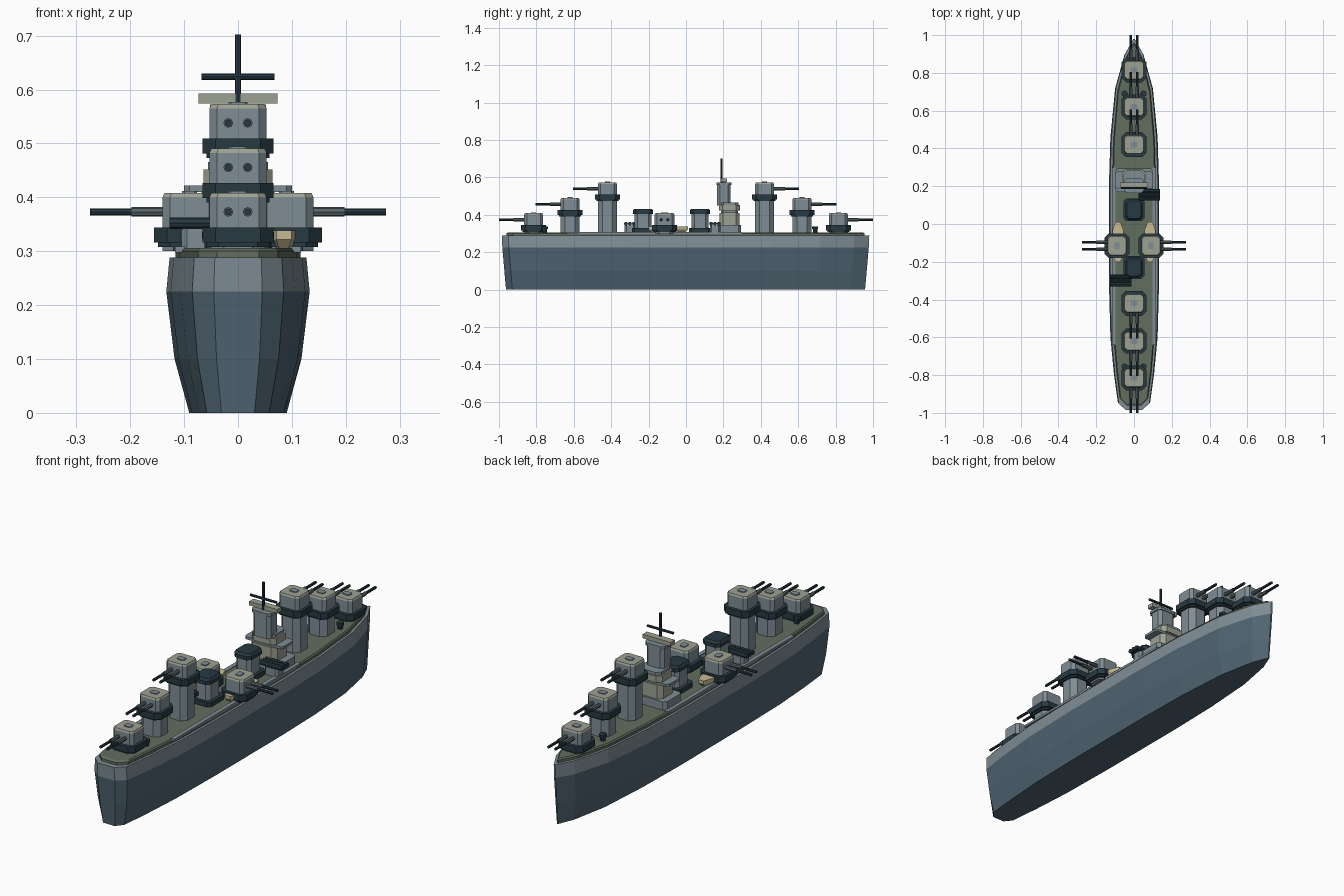
import bpy, bmesh
from math import pi
from mathutils import Matrix, Vector

cube = bpy.data.objects.get("Cube")
if cube:
    bpy.data.objects.remove(cube)


def material(name, rgb):
    m = bpy.data.materials.new(name)
    m.use_nodes = True
    m.diffuse_color = (*rgb, 1)
    m.node_tree.nodes["Principled BSDF"].inputs["Base Color"].default_value = (*rgb, 1)
    return m


HULL = material("hull_blue_grey", (0.08, 0.13, 0.17))
GREY = material("light_grey", (0.21, 0.27, 0.30))
DECK = material("deck_olive", (0.12, 0.155, 0.11))
DARK = material("dark_teal", (0.02, 0.042, 0.053))
ROOF = material("pale_stone", (0.34, 0.36, 0.29))
CREAM = material("boat_cream", (0.58, 0.49, 0.30))
SLEEVE = material("gun_grey", (0.10, 0.13, 0.14))


def finish(name, bm, mats, frame):
    bmesh.ops.recalc_face_normals(bm, faces=bm.faces)
    mesh = bpy.data.meshes.new(name)
    bm.to_mesh(mesh)
    bm.free()
    for m in mats:
        mesh.materials.append(m)
    ob = bpy.data.objects.new(name, mesh)
    ob.matrix_world = frame
    bpy.context.collection.objects.link(ob)
    return ob


def loft(name, outline, levels, mats, frame=Matrix(), split=None):
    """Stack scaled copies of an outline; levels are (z, x scale, y scale)."""
    bm = bmesh.new()
    rings = [[bm.verts.new((x * sx, y * sy, z)) for x, y in outline] for z, sx, sy in levels]
    n = len(outline)
    for low, high in zip(rings, rings[1:]):
        for i in range(n):
            j = (i + 1) % n
            bm.faces.new((low[i], low[j], high[j], high[i]))
    bm.faces.new(rings[0])
    bm.faces.new(rings[-1])
    if split is not None:
        for f in bm.faces:
            f.material_index = int(f.calc_center_median().z > split)
    return finish(name, bm, mats, frame)


def mirrored(half):
    return half + [(-x, y) for x, y in reversed(half)]


def block(name, hx, hy, cut, z0, z1, mat, frame=Matrix(), top=1.0):
    """Box with chamfered upright corners."""
    half = [(hx - cut, -hy), (hx, -hy + cut), (hx, hy - cut), (hx - cut, hy)]
    if cut == 0:
        half = [(hx, -hy), (hx, hy)]
    return loft(name, mirrored(half), [(z0, 1, 1), (z1, top, top)], [mat], frame)


def tube(name, a, b, r, mat, frame=Matrix(), sides=8):
    a, b = Vector(a), Vector(b)
    turn = (b - a).to_track_quat("Z", "Y").to_matrix().to_4x4()
    bm = bmesh.new()
    bmesh.ops.create_cone(bm, cap_ends=True, segments=sides, radius1=r, radius2=r,
                          depth=(b - a).length, matrix=Matrix.Translation((a + b) / 2) @ turn)
    return finish(name, bm, [mat], frame)


def at(x, y, z=0, angle=0):
    return Matrix.Translation((x, y, z)) @ Matrix.Rotation(angle, 4, "Z")


# Hull and deck
plan = mirrored([(0.045, -0.985), (0.085, -0.95), (0.106, -0.8), (0.125, -0.6),
                 (0.133, -0.3), (0.133, 0.2), (0.125, 0.46), (0.1, 0.72),
                 (0.05, 0.9), (0.004, 0.98)])
loft("hull", plan, [(0, 0.68, 0.977), (0.1, 0.885, 0.986), (0.225, 1, 0.997),
                    (0.288, 0.955, 1)], [HULL, GREY], split=0.225)
loft("deck", plan, [(0.285, 0.87, 0.975), (0.3, 0.87, 0.975), (0.306, 0.83, 0.965)], [DECK])

FLOOR = 0.305


# Gun turret, local +y is the firing direction
def turret(name, x, y, lift, angle):
    f = at(x, y, lift, angle)
    block(name + "_barbette", 0.05, 0.05, 0.024, FLOOR - 0.005 - lift, 0.32, GREY, f)
    block(name + "_ring_lower", 0.058, 0.058, 0.022, 0.308, 0.318, DARK, f)
    block(name + "_ring", 0.066, 0.066, 0.024, 0.316, 0.344, DARK, f)
    block(name + "_house", 0.053, 0.05, 0.014, 0.34, 0.4, GREY, f)
    block(name + "_roof", 0.053, 0.05, 0.014, 0.4, 0.408, ROOF, f, 0.93)
    block(name + "_hatch", 0.018, 0.014, 0.005, 0.408, 0.412, GREY, f)
    for side in (-1, 1):
        gx = side * 0.018
        tube(name + "_gun_sleeve", (gx, 0.04, 0.373), (gx, 0.108, 0.373), 0.009, SLEEVE, f)
        tube(name + "_gun_barrel", (gx, 0.1, 0.373), (gx, 0.185, 0.373), 0.0065, DARK, f)


for end, angle in ((1, 0), (-1, pi)):
    label = "bow" if end > 0 else "stern"
    for i, y in enumerate((0.815, 0.62, 0.42)):
        turret(f"{label}_turret_{i + 1}", 0, end * y, i * 0.0825, angle)
turret("left_turret", 0.09, -0.115, 0, -pi / 2)
turret("right_turret", -0.09, -0.115, 0, pi / 2)

# Deck vents beside the end turrets
for x in (-0.05, 0.05):
    for y in (0.69, -0.755):
        tube("deck_vent", (x, y, 0.3), (x, y, 0.325), 0.012, DARK)
        tube("deck_vent_cap", (x, y, 0.323), (x, y, 0.336), 0.017, DARK)

# Side walkways and ship's boats
boat_plan = mirrored([(0.014, -0.105), (0.03, -0.06), (0.03, 0.06), (0.014, 0.105)])
for side in (-1, 1):
    block("side_walkway", 0.01, 0.47, 0, 0.298, 0.309, GREY, at(side * 0.107, -0.17))
    loft("boat", boat_plan, [(0.306, 0.65, 0.85), (0.322, 1, 1), (0.338, 1, 1)],
         [CREAM], at(side * 0.085, -0.095))
    block("boat_cradle", 0.04, 0.05, 0, 0.3, 0.312, DARK, at(side * 0.08, -0.115))

# Funnels
for y in (0.075, -0.23):
    f = at(0, y)
    block("funnel_base", 0.055, 0.06, 0.015, 0.3, 0.328, DARK, f)
    block("funnel_body", 0.04, 0.046, 0.016, 0.32, 0.408, GREY, f)
    block("funnel_cap", 0.045, 0.054, 0.016, 0.405, 0.422, DARK, f)
    block("funnel_top", 0.045, 0.054, 0.016, 0.422, 0.432, DARK, f, 0.85)

# Torpedo launchers, laid across the deck
for x, y in ((-0.07, -0.3), (0.08, 0.155)):
    block("launcher_base", 0.035, 0.028, 0.01, 0.3, 0.342, GREY, at(x, y))
    for k in (-1, 0, 1):
        ty = y + k * 0.021
        tube("torpedo_tube", (x - 0.057, ty, 0.352), (x + 0.057, ty, 0.352), 0.0105, DARK)

# Bridge tiers, tower, rangefinder and mast
f = at(0, 0.232)
block("bridge_base", 0.1, 0.063, 0.015, 0.3, 0.345, GREY, f)
block("bridge_lower", 0.068, 0.054, 0.02, 0.345, 0.41, ROOF, f)
block("bridge_wing", 0.1, 0.045, 0.01, 0.41, 0.422, GREY, f)
block("bridge_upper", 0.064, 0.056, 0.02, 0.422, 0.452, ROOF, f)
block("bridge_upper_roof", 0.056, 0.05, 0.018, 0.452, 0.466, GREY, f)
t = at(0, 0.203)
block("tower", 0.046, 0.036, 0.014, 0.45, 0.562, GREY, t)
block("tower_roof", 0.052, 0.04, 0.014, 0.56, 0.572, GREY, t)
block("rangefinder", 0.073, 0.016, 0, 0.574, 0.593, ROOF, t)
tube("rangefinder_post", (0, 0.203, 0.57), (0, 0.203, 0.58), 0.012, GREY)
tube("mast", (0, 0.19, 0.57), (0, 0.19, 0.702), 0.006, DARK)
tube("mast_yard", (-0.068, 0.19, 0.624), (0.068, 0.19, 0.624), 0.006, DARK)
